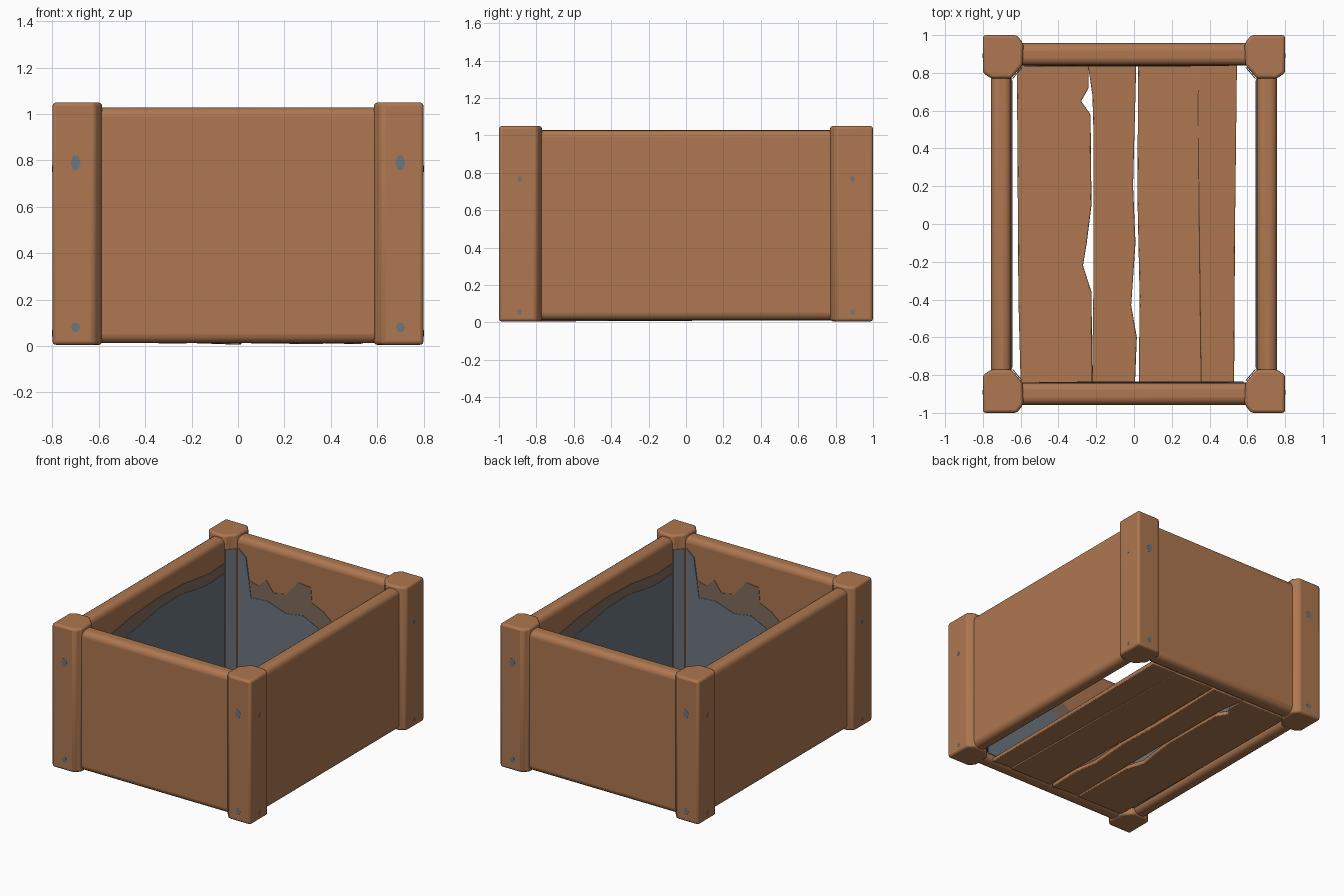
import bpy, bmesh, math

old = bpy.data.objects.get("Cube")
if old:
    bpy.data.objects.remove(old, do_unlink=True)


def material(name, rgb):
    m = bpy.data.materials.new(name)
    m.use_nodes = True
    m.diffuse_color = (*rgb, 1)
    m.node_tree.nodes["Principled BSDF"].inputs["Base Color"].default_value = (*rgb, 1)
    return m


WOOD = material("warm wood", (0.42, 0.185, 0.08))
SLATE = material("slate grey", (0.15, 0.18, 0.215))
FADED = material("faded grey wood", (0.215, 0.15, 0.108))

# Which coordinates an outline (a, b) and its height h become
AXES = {
    "x": lambda a, b, h: (h, a, b),
    "y": lambda a, b, h: (a, h, b),
    "z": lambda a, b, h: (a, b, h),
}


def prism(name, outline, axis, lo, hi, mat, bevel=0.0, segments=3):
    """Extrude an outline along an axis, with optional rounded edges."""
    place = AXES[axis]
    bm = bmesh.new()
    low = [bm.verts.new(place(a, b, lo)) for a, b in outline]
    high = [bm.verts.new(place(a, b, hi)) for a, b in outline]
    bm.faces.new(low)
    bm.faces.new(high)
    n = len(outline)
    for i in range(n):
        j = (i + 1) % n
        bm.faces.new((low[i], low[j], high[j], high[i]))
    bmesh.ops.recalc_face_normals(bm, faces=bm.faces)
    mesh = bpy.data.meshes.new(name)
    bm.to_mesh(mesh)
    bm.free()
    mesh.materials.append(mat)
    ob = bpy.data.objects.new(name, mesh)
    bpy.context.collection.objects.link(ob)
    if bevel:
        mod = ob.modifiers.new("rounded edges", "BEVEL")
        mod.width = bevel
        mod.segments = segments
        mod.limit_method = "ANGLE"
        mod.angle_limit = math.radians(20)
        bpy.ops.object.select_all(action="DESELECT")
        ob.select_set(True)
        bpy.context.view_layer.objects.active = ob
        bpy.ops.object.shade_smooth_by_angle(angle=math.radians(40))
    return ob


def rect(a0, a1, b0, b1):
    return [(a0, b0), (a1, b0), (a1, b1), (a0, b1)]


def spot(a, b, w, h):
    """Six-sided blot outline."""
    return [(a + w * math.cos(i * math.pi / 3), b + h * math.sin(i * math.pi / 3))
            for i in range(6)]


# Corner posts with a chamfer towards the inside
post = [(0.8, 1), (0.8, 0.8), (0.755, 0.77), (0.65, 0.77),
        (0.59, 0.84), (0.585, 0.955), (0.62, 1)]
for sx, side in ((1, "left"), (-1, "right")):
    for sy, end in ((-1, "front"), (1, "back")):
        tag = end + "_" + side
        prism(tag + "_post", [(x * sx, y * sy) for x, y in post],
              "z", 0.005, 1.05, WOOD, 0.016)
        # Grey strip on the inner chamfer
        strip = [(0.645, 0.771), (0.595, 0.83), (0.591, 0.827), (0.641, 0.768)]
        prism(tag + "_post_stain", [(x * sx, y * sy) for x, y in strip],
              "z", 0.05, 0.95, SLATE)
        # Nail marks on both outer faces
        for level, z, w, h in (("upper", 0.79, 0.022, 0.035), ("lower", 0.08, 0.02, 0.022)):
            prism(tag + "_" + level + "_end_nail", spot(0.7 * sx, z, w, h),
                  "y", sy * 0.996, sy * 1.001, SLATE)
            prism(tag + "_" + level + "_side_nail", spot(0.89 * sy, z - 0.025, 0.012, 0.016),
                  "x", sx * 0.796, sx * 0.801, SLATE)

# Stain outlines, running along the wall and upwards
side_faded = [(-0.77, 0.05), (0.77, 0.05), (0.77, 0.85), (0.6, 0.84), (0.3, 0.88),
              (0, 0.89), (-0.3, 0.87), (-0.55, 0.83), (-0.77, 0.76)]
side_slate = [(-0.76, 0.05), (0.76, 0.05), (0.76, 0.78), (0.55, 0.77), (0.25, 0.82),
              (0, 0.81), (-0.3, 0.76), (-0.55, 0.7), (-0.76, 0.58)]
end_faded = [(-0.58, 0.05), (0.5, 0.05), (0.45, 0.5), (0.35, 0.57), (0.2, 0.59),
             (0.1, 0.67), (0.01, 0.71), (0, 0.82), (-0.1, 0.83), (-0.2, 0.72),
             (-0.3, 0.7), (-0.36, 0.78), (-0.42, 0.72), (-0.5, 0.74), (-0.58, 0.95)]
end_slate = [(-0.58, 0.05), (0.3, 0.05), (0.22, 0.38), (0.1, 0.52), (-0.06, 0.6),
             (-0.2, 0.58), (-0.35, 0.63), (-0.48, 0.62), (-0.52, 0.9), (-0.58, 0.95)]

# Walls, with stains on their inner faces
for s, end, side in ((1, "back", "right"), (-1, "front", "left")):
    x0, x1 = sorted((-0.65 * s, -0.757 * s))
    y0, y1 = sorted((0.84 * s, 0.957 * s))
    prism(side + "_wall", rect(x0, x1, 0.012, 1.028), "y", -0.9, 0.9, WOOD, 0.04, 4)
    prism(end + "_wall", rect(y0, y1, 0.012, 1.028), "x", -0.7, 0.7, WOOD, 0.04, 4)
    for tone, mat, lift, along_side, along_end in (
            ("faded", FADED, 0.003, side_faded, end_faded),
            ("slate", SLATE, 0.006, side_slate, end_slate)):
        prism(side + "_wall_" + tone + "_stain", [(a * s, z) for a, z in along_side],
              "x", -s * 0.652, -s * (0.65 - lift), mat)
        prism(end + "_wall_" + tone + "_stain", [(a * s, z) for a, z in along_end],
              "y", s * 0.842, s * (0.84 - lift), mat)

# Warped floor slats: outlines with irregular edges leave narrow gaps
slats = {
    "right_floor_slat": [(-0.6, -0.85), (-0.22, -0.85), (-0.225, -0.36), (-0.27, -0.22),
                         (-0.25, -0.1), (-0.225, 0.1), (-0.23, 0.58), (-0.28, 0.65),
                         (-0.24, 0.72), (-0.24, 0.85), (-0.62, 0.85), (-0.612, -0.4)],
    "middle_floor_slat": [(-0.222, -0.85), (0.005, -0.85), (0.015, -0.6), (-0.015, -0.43),
                          (0.008, -0.1), (-0.005, 0.2), (0.012, 0.85), (-0.245, 0.85),
                          (-0.22, 0.68), (-0.215, 0.5), (-0.215, -0.34)],
    "left_floor_slat": [(0.025, -0.85), (0.37, -0.85), (0.345, 0.85), (0.022, 0.85),
                        (0.018, 0.15), (0.03, -0.4)],
    "left_floor_edge": [(0.355, -0.85), (0.53, -0.85), (0.535, 0), (0.545, 0.85),
                        (0.335, 0.85)],
}
for name, outline in slats.items():
    ob = prism(name, outline, "z", 0.012, 0.042, WOOD, 0.006, 2)
    # Gentle twist along the slat
    mid = sum(x for x, y in outline) / len(outline)
    slope = 0.07 if name in ("middle_floor_slat", "left_floor_edge") else 0.02
    for v in ob.data.vertices:
        v.co.z -= (v.co.x - mid) * slope * (0.5 - 0.5 * v.co.y)
